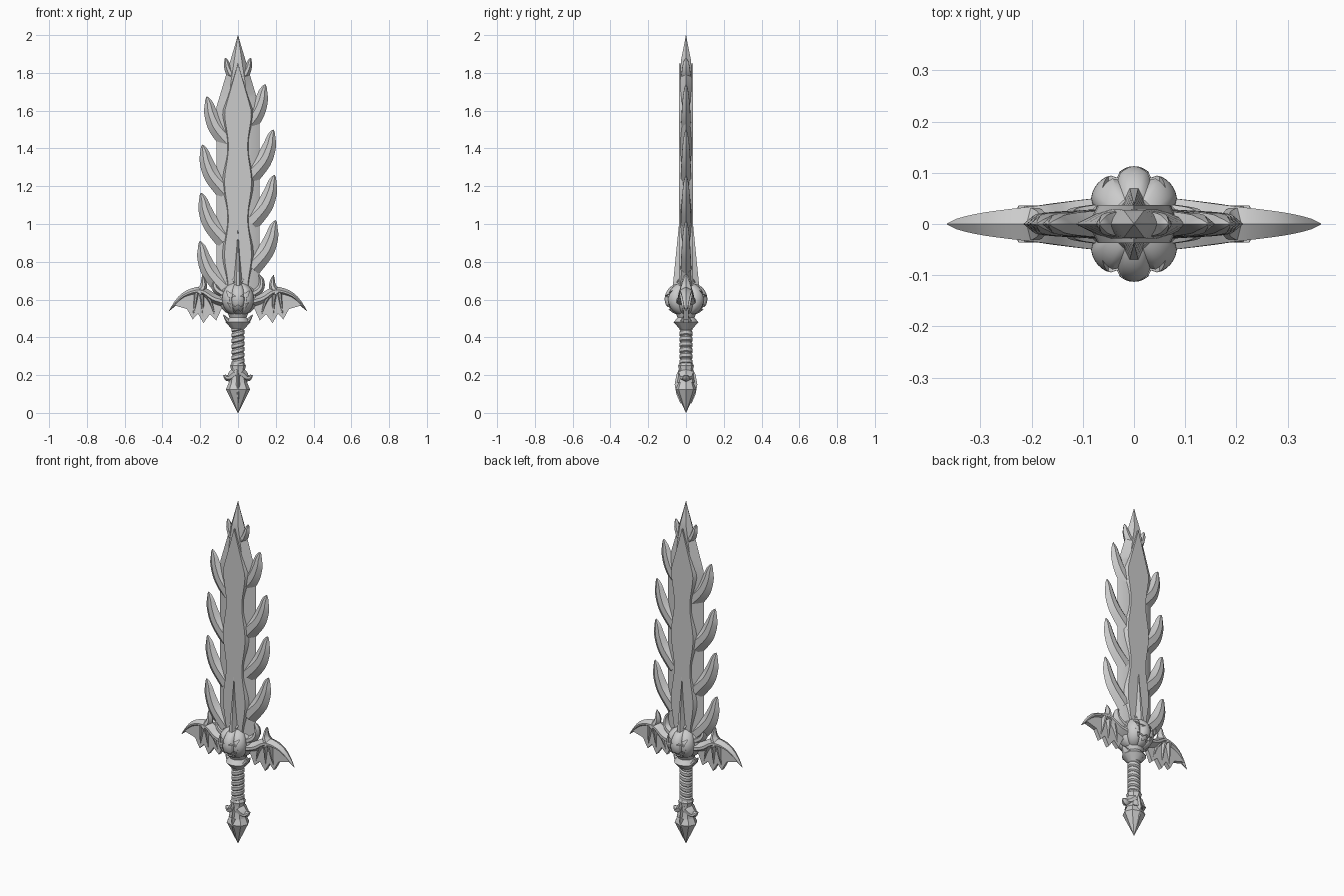
import bpy, bmesh
from math import sin, cos, pi, tau, radians
from mathutils import Vector

default_cube = bpy.data.objects.get("Cube")
if default_cube:
    bpy.data.objects.remove(default_cube)

grey = bpy.data.materials.new("plain_grey")
grey.use_nodes = True
grey.diffuse_color = (0.6, 0.6, 0.6, 1)
grey.node_tree.nodes["Principled BSDF"].inputs["Base Color"].default_value = grey.diffuse_color


def skin(name, rings):
    """Join equal rings of points into a closed solid."""
    mesh = bpy.data.meshes.new(name)
    bm = bmesh.new()
    loops = [[bm.verts.new(point) for point in ring] for ring in rings]
    for lower, upper in zip(loops, loops[1:]):
        for j in range(len(lower)):
            bm.faces.new((lower[j - 1], lower[j], upper[j], upper[j - 1]))
    bm.faces.new(loops[0])
    bm.faces.new(loops[-1])
    bmesh.ops.recalc_face_normals(bm, faces=bm.faces)
    bm.to_mesh(mesh)
    bm.free()
    mesh.materials.append(grey)
    part = bpy.data.objects.new(name, mesh)
    bpy.context.collection.objects.link(part)
    return part


def lens(centre, direction, width, thick, flat, side=1):
    """Six-sided cross-section with sharp edges left and right."""
    width, thick = max(width, 0.001), max(thick, 0.001)
    corners = ((1, 0), (flat, 1), (-flat, 1), (-1, 0), (-flat, -1), (flat, -1))
    return [(side * (centre.x + direction.y * width * u), thick * v,
             centre.y - direction.x * width * u) for u, v in corners]


def smooth(points, steps=4):
    """Rounded path through a few points."""
    points = [Vector(p) for p in points]
    points = [2 * points[0] - points[1], *points, 2 * points[-1] - points[-2]]
    path = []
    for a, b, c, d in zip(points, points[1:], points[2:], points[3:]):
        for k in range(steps):
            t = k / steps
            bend = 2 * a - 5 * b + 4 * c - d + t * (3 * (b - c) + d - a)
            path.append(b + t / 2 * (c - a + t * bend))
    return path + [points[-2]]


def horn(name, points, width, thick, side=1, flat=0.35):
    """Curved spike that tapers to its last point."""
    path = smooth(points)
    last = len(path) - 1
    rings = []
    for i, centre in enumerate(path):
        direction = (path[min(i + 1, last)] - path[max(i - 1, 0)]).normalized()
        taper = (1 - i / last) ** 0.6
        rings.append(lens(centre, direction, width * taper, thick * taper, flat, side))
    return skin(name, rings)


def tower(name, bottom, top, width, thick, flat, steps=40):
    """Upright solid whose width and thickness follow rules of height."""
    heights = [bottom + (top - bottom) * i / steps for i in range(steps + 1)]
    return skin(name, [lens(Vector((0, z)), Vector((0, 1)), width(z), thick(z), flat)
                       for z in heights])


def lathe(name, profile, sides, slant=0, squash=1):
    rings = []
    for radius, z in profile:
        angles = [tau * k / sides for k in range(sides)]
        rings.append([(radius * cos(a), radius * squash * sin(a), z + slant * radius * cos(a))
                      for a in angles])
    return skin(name, rings)


def plate(name, outline, front, back, side=1):
    return skin(name, [[(side * x, y, z) for x, z in outline] for y in (front, back)])


# Blade: lens-shaped core, raised wavy panel, spike at the root
def core_width(z):
    return min(0.115, 0.3 * (2 - z))


def panel_width(z):
    return min(0.078 + 0.013 * cos(tau * (z - 0.84) / 0.38), 0.36 * (1.85 - z))


tower("blade_core", 0.62, 2, core_width, lambda z: min(0.028, 0.2 * (2 - z)), 0.5)
tower("blade_panel", 0.64, 1.85, panel_width, lambda z: 0.037, 0.78)
tower("root_spike", 0.64, 1, lambda z: 0.13 * (1 - z), lambda z: 0.037 + 0.1 * (1 - z), 0.2, 8)

# Flame barbs, staggered along both edges, with a small pair near the tip
for side, lowest, gap in ((-1, 0.91, 0.255), (1, 1.02, 0.24)):
    for k in range(5):
        z = lowest + gap * k if k < 4 else 1.88
        size = 1 if k < 4 else 0.5
        x = core_width(z) + size * (0.11 - 0.025 * z)
        curl = ((0.13, 0.25), (0.055, 0.165), (0.022, 0.09), (0.012, 0.04), (0, 0))
        horn("flame_barb", [(x - size * inward, z - size * down) for inward, down in curl],
             0.054 * size, 0.028, side)

# Bat wing guard: membrane scalloped between finger tips, arm, claws
finger_tips = [(0.24, 0.495), (0.183, 0.475), (0.115, 0.49)]
scallops = []
for (x, z), (next_x, next_z) in zip(finger_tips, finger_tips[1:] + [(0.06, 0.53)]):
    scallops += [(x, z), ((x + next_x) / 2, (z + next_z) / 2 + 0.04)]
wing_outline = [(0.05, 0.57), (0.1, 0.62), (0.2, 0.64), (0.3, 0.61), (0.34, 0.57), (0.27, 0.55)]
for side in (1, -1):
    plate("wing_membrane", wing_outline + scallops, -0.012, 0.012, side)
    horn("wing_arm", [(0.06, 0.585), (0.13, 0.605), (0.2, 0.645), (0.29, 0.62), (0.365, 0.54)],
         0.034, 0.052, side, 0.25)
    horn("wing_claw", [(0.205, 0.63), (0.182, 0.675), (0.188, 0.73)], 0.028, 0.036, side)
    for x, z in finger_tips:
        horn("wing_finger", [(x / 2 + 0.1, 0.59 + x / 5), (0.7 * x + 0.06, 0.575), (x, z)],
             0.016, 0.036, side)
    horn("inner_flame", [(0.06, 0.62), (0.115, 0.655), (0.125, 0.7), (0.108, 0.735)],
         0.027, 0.04, side)
    horn("crown_leaf", [(0, 0.685), (0.025, 0.705), (0.048, 0.735)], 0.02, 0.06, side)
    horn("collar_claw", [(0.02, 0.47), (0.05, 0.485), (0.078, 0.52)], 0.02, 0.045, side)
    horn("pommel_claw", [(0.015, 0.21), (0.05, 0.185), (0.078, 0.2)], 0.03, 0.04, side)


# Ribbed pumpkin with a carved face on both sides
def pumpkin(name, size):
    rings = []
    for i in range(25):
        tilt = (i / 24 - 0.5) * 3.1
        ring = []
        for k in range(64):
            turn = tau * k / 64
            rib = 0.87 + 0.13 * abs(cos(4 * turn)) ** 0.5
            reach = size * rib * cos(tilt) ** 0.85
            ring.append((0.1 * reach * cos(turn), 0.113 * reach * sin(turn),
                         0.603 + 0.088 * size * sin(tilt)))
        rings.append(ring)
    return skin(name, rings)


shell = pumpkin("pumpkin", 1)
pumpkin("pumpkin_core", 0.92)
eye = [(0.012, 0.618), (0.062, 0.648), (0.05, 0.61)]
grin = [(k / 60, 0.565 + k * k / 500 + 0.006 * (-1) ** k) for k in range(-4, 5)]
jaw = [(x * 0.8, z - 0.022) for x, z in reversed(grin)]
for facing in (-1, 1):
    for shape, side in ((eye, 1), (eye, -1), (grin + jaw, 1)):
        cutter = plate("face_cutter", shape, facing * 0.055, facing * 0.15, side)
        cutter.hide_render = True
        carve = shell.modifiers.new("carve", 'BOOLEAN')
        carve.operation = 'DIFFERENCE'
        carve.solver = 'EXACT'
        carve.object = cutter
        bpy.context.view_layer.objects.active = shell
        bpy.ops.object.modifier_apply(modifier=carve.name)
        bpy.data.objects.remove(cutter)
lathe("stem", [(0.045, 0.67), (0.022, 0.73), (0.03, 0.765), (0.012, 0.77)], 8)

# Grip with slanted wrapping, collars and crystal pommel
lathe("guard_collar", [(0.03, 0.44), (0.065, 0.48), (0.045, 0.505), (0.06, 0.54)], 12)
wrapping = []
for band in range(8):
    base = 0.225 + 0.03 * band
    for radius, rise in ((0.029, 0), (0.035, 0.006), (0.035, 0.022), (0.029, 0.029)):
        wrapping.append((radius, base + rise))
lathe("wrapped_grip", wrapping, 20, slant=0.25)
lathe("pommel_collar", [(0.03, 0.27), (0.042, 0.25), (0.036, 0.225), (0.05, 0.16)], 8)
lathe("pommel_crystal", [(0.035, 0.19), (0.064, 0.125), (0.001, 0)], 8, squash=0.88)
tower("pommel_gem", 0.05, 0.25, lambda z: 0.03 * sin(pi * (z - 0.05) / 0.2),
      lambda z: 0.03 + 0.03 * sin(pi * (z - 0.05) / 0.2), 0.1, 4)

# Smooth shading with sharp creases
bpy.ops.object.select_all(action='DESELECT')
for part in bpy.context.collection.objects:
    if part.type == 'MESH':
        part.select_set(True)
        bpy.context.view_layer.objects.active = part
bpy.ops.object.shade_smooth_by_angle(angle=radians(30))
